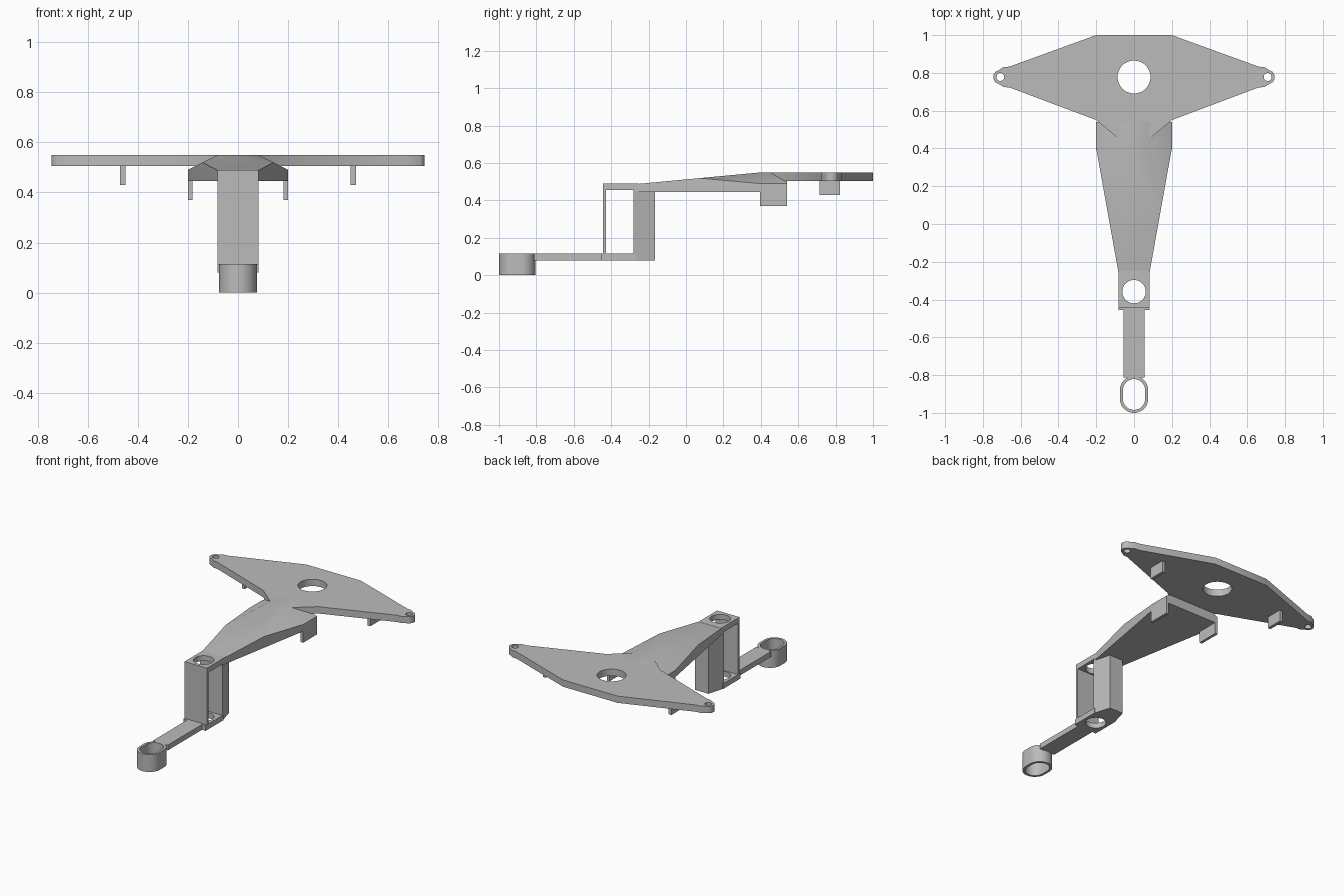
import bpy, bmesh, math
from mathutils import Vector

if "Cube" in bpy.data.objects:
    bpy.data.objects.remove(bpy.data.objects["Cube"])

grey = bpy.data.materials.new("plain_grey")
grey.diffuse_color = (0.5, 0.5, 0.5, 1)
grey.use_nodes = True
grey.node_tree.nodes["Principled BSDF"].inputs["Base Color"].default_value = grey.diffuse_color


def finish(ob):
    """Give the part its colour and keep sharp edges crisp."""
    ob.data.materials.clear()
    ob.data.materials.append(grey)
    bpy.ops.object.select_all(action='DESELECT')
    ob.select_set(True)
    bpy.context.view_layer.objects.active = ob
    bpy.ops.object.shade_smooth_by_angle(angle=math.radians(30))


def arc(cx, cy, r, a0=0, a1=360, n=40):
    """Points along an arc; a full circle leaves out the repeated end point."""
    steps = n if a1 - a0 == 360 else n + 1
    return [(cx + r * math.cos(math.radians(a0 + (a1 - a0) * i / n)),
             cy + r * math.sin(math.radians(a0 + (a1 - a0) * i / n))) for i in range(steps)]


def stadium(y0, y1, r):
    return arc(0, y1, r, 0, 180, 24) + arc(0, y0, r, 180, 359.99, 24)


def rect(x0, x1, y0, y1):
    return [(x0, y0), (x1, y0), (x1, y1), (x0, y1)]


def mirrored(half):
    """Close a right-hand outline with its reflection in x."""
    return half + [(-x, y) for x, y in reversed(half)]


def slab(name, z0, z1, *loops):
    """Extrude an outline, with any further loops as holes, from z0 to z1."""
    cu = bpy.data.curves.new(name, 'CURVE')
    cu.dimensions = '2D'
    cu.fill_mode = 'BOTH'
    cu.extrude = (z1 - z0) / 2
    for loop in loops:
        sp = cu.splines.new('POLY')
        sp.points.add(len(loop) - 1)
        for p, (x, y) in zip(sp.points, loop):
            p.co = (x, y, 0, 1)
        sp.use_cyclic_u = True
    tmp = bpy.data.objects.new(name + "_curve", cu)
    bpy.context.collection.objects.link(tmp)
    bpy.context.view_layer.update()
    dg = bpy.context.evaluated_depsgraph_get()
    me = bpy.data.meshes.new_from_object(tmp.evaluated_get(dg))
    bpy.data.objects.remove(tmp)
    bm = bmesh.new()
    bm.from_mesh(me)
    bmesh.ops.remove_doubles(bm, verts=bm.verts, dist=1e-5)
    bmesh.ops.translate(bm, verts=bm.verts, vec=(0, 0, (z0 + z1) / 2))
    bmesh.ops.recalc_face_normals(bm, faces=bm.faces)
    bm.to_mesh(me)
    bm.free()
    ob = bpy.data.objects.new(name, me)
    bpy.context.collection.objects.link(ob)
    finish(ob)
    return ob


# Wide diamond plate with a rounded, drilled ear at each tip
ear = arc(0.708, 0.778, 0.037, -75, 75, 16)
half = [(0.08, 0.45), (0.2, 0.55), (0.66, 0.723), (0.69, 0.725)] + ear + \
       [(0.69, 0.831), (0.66, 0.833), (0.2, 1.0)]
slab("top_plate", 0.505, 0.55, mirrored(half), arc(0, 0.778, 0.087, n=48),
     arc(0.708, 0.778, 0.021, n=24), arc(-0.708, 0.778, 0.021, n=24))

# Tapered neck: a prism trimmed by a sloping top and two chamfers
neck = slab("neck", 0.445, 0.55, mirrored([(0.08, -0.27), (0.2, 0.4), (0.2, 0.54)]))
bm = bmesh.new()
bm.from_mesh(neck.data)
for co, no in [((0, -0.24, 0.49), (0, -0.06, 0.64)),
               ((0.08, 0, 0.55), (0.5, 0, 1)), ((-0.08, 0, 0.55), (-0.5, 0, 1))]:
    cut = bmesh.ops.bisect_plane(bm, geom=bm.verts[:] + bm.edges[:] + bm.faces[:], dist=1e-5,
                                 plane_co=co, plane_no=Vector(no).normalized(), clear_outer=True)
    bmesh.ops.holes_fill(bm, edges=[e for e in bm.edges if e.is_boundary])
bmesh.ops.recalc_face_normals(bm, faces=bm.faces)
bm.to_mesh(neck.data)
bm.free()
finish(neck)

# Tabs hanging under the neck and under the plate wings
for s, side in ((1, "right"), (-1, "left")):
    slab(side + "_neck_tab", 0.37, 0.46, rect(*sorted((s * 0.182, s * 0.2)), 0.395, 0.54))
    slab(side + "_wing_tab", 0.43, 0.51, rect(*sorted((s * 0.45, s * 0.47)), 0.713, 0.824))

# Open bracket: drilled shelf, drilled base, thin front wall, tapered rear post
hole = arc(0, -0.358, 0.062, n=40)
slab("bracket_shelf", 0.455, 0.49, rect(-0.082, 0.082, -0.44, -0.25), hole)
slab("bracket_base", 0.08, 0.115, rect(-0.082, 0.082, -0.455, -0.27), hole)
slab("bracket_front_wall", 0.11, 0.49, rect(-0.082, 0.082, -0.443, -0.428))
slab("bracket_rear_post", 0.08, 0.46, mirrored([(0.082, -0.28), (0.05, -0.165)]))

# Arm and the oval ring at its end
slab("arm", 0.08, 0.115, rect(-0.055, 0.055, -0.812, -0.45))
slab("end_ring", 0.0, 0.115, stadium(-0.925, -0.88, 0.075), stadium(-0.925, -0.88, 0.059))
